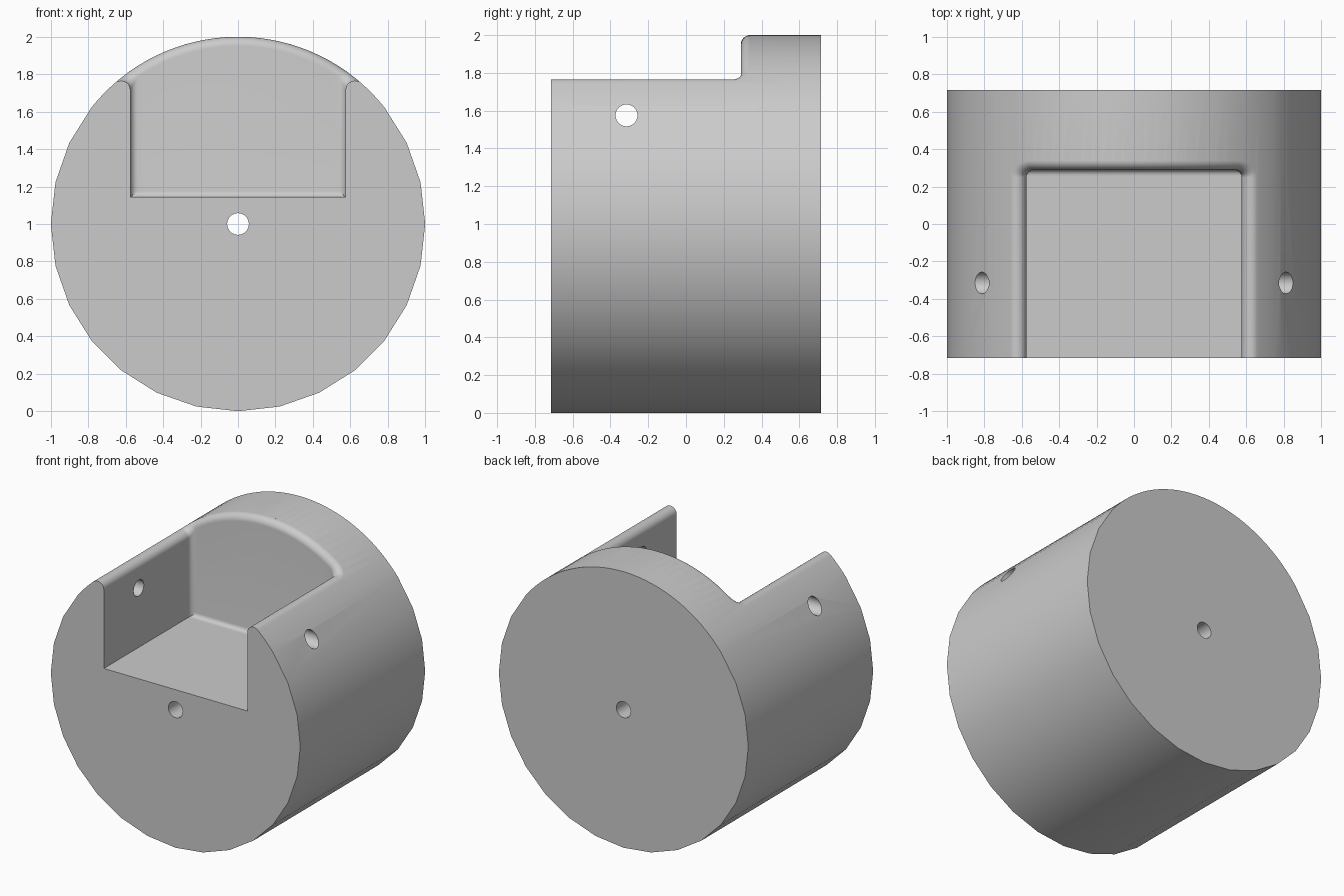
import bpy, bmesh, math
from mathutils import Vector

cube = bpy.data.objects.get("Cube")
if cube:
    bpy.data.objects.remove(cube, do_unlink=True)

HALF = 0.715           # half length of the drum
W, BACK, FLOOR = 0.575, 0.29, 1.145   # pocket half width, back wall, floor
R, CORNER, TOE = 0.05, 0.04, 0.03     # rim, corner and floor fillet radii
HOLE = 0.058

grey = bpy.data.materials.new("light grey")
grey.use_nodes = True
grey.diffuse_color = (0.6, 0.6, 0.6, 1)
grey.node_tree.nodes["Principled BSDF"].inputs["Base Color"].default_value = (0.6, 0.6, 0.6, 1)


def make(name, bm):
    bmesh.ops.recalc_face_normals(bm, faces=bm.faces)
    mesh = bpy.data.meshes.new(name)
    bm.to_mesh(mesh)
    bm.free()
    mesh.materials.append(grey)
    ob = bpy.data.objects.new(name, mesh)
    bpy.context.collection.objects.link(ob)
    return ob


def rod(name, radius, length, axis, place):
    bm = bmesh.new()
    bmesh.ops.create_cone(bm, cap_ends=True, segments=32, radius1=radius,
                          radius2=radius, depth=length)
    ob = make(name, bm)
    ob.rotation_euler = (math.pi / 2, 0, 0) if axis == "y" else (0, math.pi / 2, 0)
    ob.location = place
    return ob


# Drum: coarse facets around the flanks, fine ones across the top
step = 2 * math.pi / 28
angles = []
for i in range(28):
    n = 4 if i < 4 or i >= 24 else 1
    angles += [step * (i + k / n) for k in range(n)]
bm = bmesh.new()
front = [bm.verts.new((math.sin(a), -HALF, 1 + math.cos(a))) for a in angles]
cap = bm.faces.new(front)
ext = bmesh.ops.extrude_face_region(bm, geom=[cap], use_keep_orig=True)
bmesh.ops.translate(bm, vec=(0, 2 * HALF, 0),
                    verts=[v for v in ext["geom"] if isinstance(v, bmesh.types.BMVert)])
body = make("drum_body", bm)

# Plan of the pocket: right half of a U with rounded back corners, then mirrored
half = [(Vector((W, -1, 0)), Vector((1, 0, 0)))]
for k in range(7):
    a = math.pi / 2 * k / 6
    n = Vector((math.cos(a), math.sin(a), 0))
    half.append((Vector((W - CORNER, BACK - CORNER, 0)) + n * CORNER, n))
for k in range(1, 13):
    half.append((Vector(((W - CORNER) * (1 - k / 12), BACK, 0)), Vector((0, 1, 0))))
flip = lambda v: Vector((-v.x, v.y, v.z))
plan = half + [(flip(p), flip(n)) for p, n in reversed(half[:-1])]

# Pocket cutter: floor fillet, walls, rolling-ball rim fillet, flare above the drum
columns = []
for p, n in plan:
    col = []
    for k in range(6):
        a = math.pi / 2 * k / 5
        y = min(p.y, BACK - TOE * (1 - math.sin(a)))
        col.append(Vector((p.x, y, FLOOR + TOE * (1 - math.cos(a)))))
    c = p + n * R
    rise = math.sqrt((1 - R) ** 2 - c.x ** 2)
    up = Vector((c.x, 0, rise)).normalized()
    c.z = 1 + rise
    total = (-n).angle(up)
    for k in range(11):
        t = k / 10
        d = (math.sin((1 - t) * total) * -n + math.sin(t * total) * up) / math.sin(total)
        col.append(c + d * R)
    col.append(c + up * 0.65)
    columns.append(col)

bm = bmesh.new()
grid = [[bm.verts.new(v) for v in col] for col in columns]
for a, b in zip(grid, grid[1:]):
    for k in range(len(a) - 1):
        bm.faces.new((a[k], b[k], b[k + 1], a[k + 1]))
bm.faces.new([col[0] for col in grid])
bm.faces.new(grid[0] + grid[-1][::-1])
last = len(grid) - 1
for i in range(last // 2):
    quad = [grid[i][-1], grid[i + 1][-1], grid[last - i - 1][-1], grid[last - i][-1]]
    bm.faces.new(list(dict.fromkeys(quad)))
pocket = make("pocket_cutter", bm)

# Axle hole along the drum and pin hole across both side walls
axle = rod("axle_hole_cutter", HOLE, 3, "y", (0, 0, 1))
pin = rod("pin_hole_cutter", HOLE, 3, "x", (0, -0.315, 1.575))

bpy.context.view_layer.objects.active = body
body.select_set(True)
for cutter in (pocket, axle, pin):
    cutter.hide_render = True
    mod = body.modifiers.new(cutter.name, "BOOLEAN")
    mod.operation = "DIFFERENCE"
    mod.solver = "EXACT"
    mod.object = cutter
    bpy.ops.object.modifier_apply(modifier=mod.name)
    bpy.data.objects.remove(cutter, do_unlink=True)

bpy.ops.object.shade_smooth_by_angle(angle=math.radians(30))
